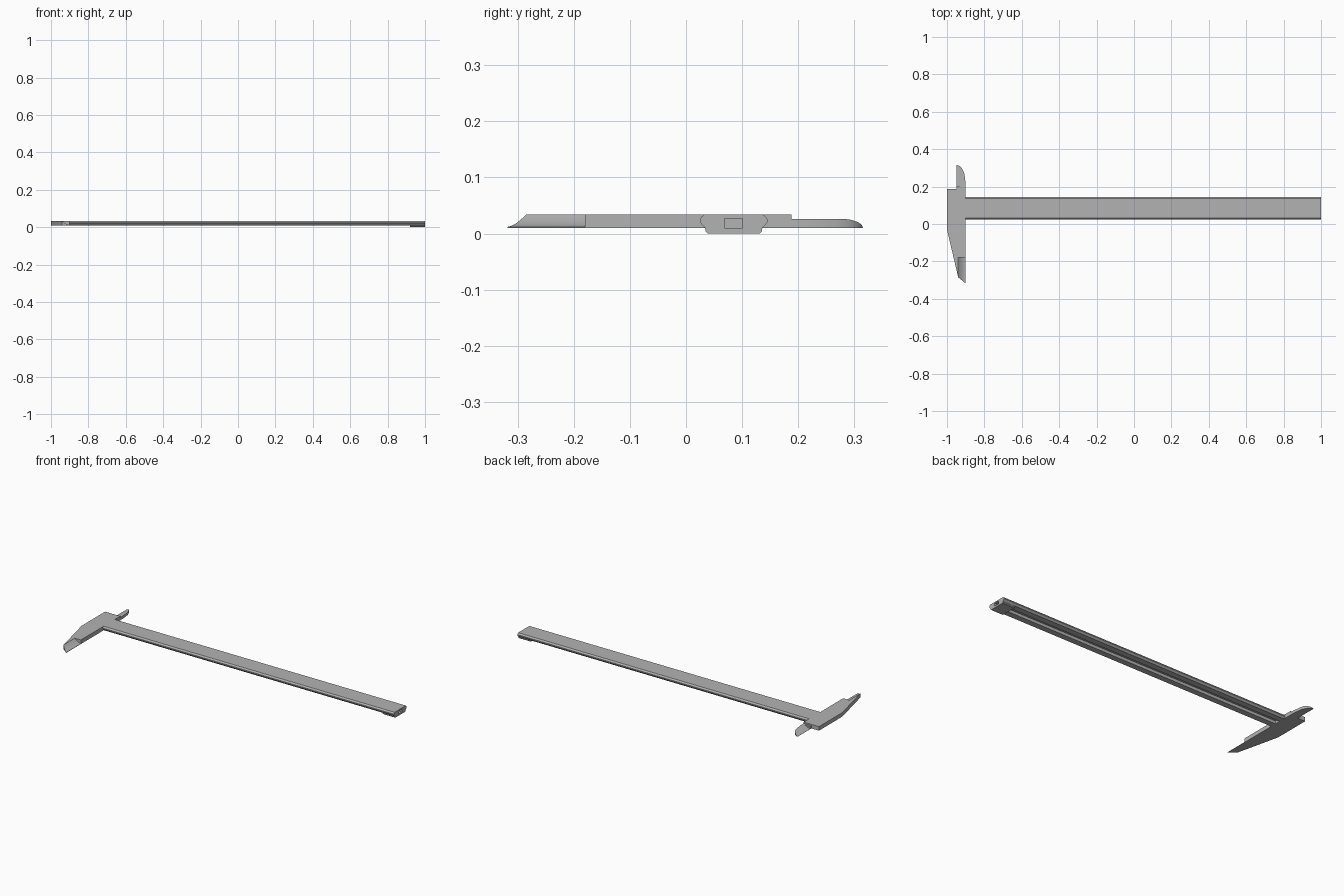
import bpy, bmesh, math

if "Cube" in bpy.data.objects:
    bpy.data.objects.remove(bpy.data.objects["Cube"], do_unlink=True)

steel = bpy.data.materials.new("brushed grey steel")
steel.use_nodes = True
GREY = (0.45, 0.45, 0.45, 1)
steel.diffuse_color = GREY
steel.node_tree.nodes["Principled BSDF"].inputs["Base Color"].default_value = GREY

BASE, TOP = 0.01, 0.034


def loft(name, rings):
    """Skin matching closed rings of points and cap both ends."""
    bm = bmesh.new()
    loops = [[bm.verts.new(p) for p in ring] for ring in rings]
    n = len(loops[0])
    for a, b in zip(loops, loops[1:]):
        for i in range(n):
            j = (i + 1) % n
            bm.faces.new((a[i], a[j], b[j], b[i]))
    bm.faces.new(loops[0])
    bm.faces.new(loops[-1])
    bmesh.ops.recalc_face_normals(bm, faces=bm.faces)
    mesh = bpy.data.meshes.new(name)
    bm.to_mesh(mesh)
    bm.free()
    mesh.materials.append(steel)
    obj = bpy.data.objects.new(name, mesh)
    bpy.context.collection.objects.link(obj)
    bpy.ops.object.select_all(action='DESELECT')
    obj.select_set(True)
    bpy.context.view_layer.objects.active = obj
    bpy.ops.object.shade_smooth_by_angle(angle=math.radians(25))
    return obj


def along_x(name, profile, x0, x1):
    return loft(name, [[(x, y, z) for y, z in profile] for x in (x0, x1)])


def blade(name, stations):
    """Blade from stations of x, y start, y end and top height."""
    return loft(name, [[(x, a, BASE), (x, b, BASE), (x, b, z), (x, a, z)]
                       for x, a, b, z in stations])


def mirrored(half, centre):
    """Full profile from one half given as offsets from the centre line."""
    return ([(centre - y, z) for y, z in half] +
            [(centre + y, z) for y, z in reversed(half)])


# Fixed jaw plate, notched where the measuring blade is ground
outline = [(-1, 0.188), (-0.9, 0.188), (-0.9, -0.18), (-0.94, -0.18),
           (-0.94, -0.285), (-1, -0.03)]
loft("fixed_jaw_plate", [[(x, y, z) for x, y in outline] for z in (BASE, TOP)])

# Outside measuring blade, hollow ground down to its edge
STEPS = 8
lower = []
for i in range(STEPS + 1):
    t = i / STEPS
    lower.append((-0.94 + 0.04 * t, -0.285 - 0.033 * t, -0.18,
                  0.012 + (TOP - 0.012) * (1 - t) ** 1.6))
blade("outside_measuring_blade", lower)

# Inside measuring blade with a curved back and a sloped face
upper = []
for i in range(STEPS + 1):
    t = i / STEPS
    upper.append((-0.95 + 0.05 * t, 0.188,
                  0.215 + 0.1 * math.sqrt(max(0, 1 - t ** 2.2)),
                  min(0.026, 0.0105 + 0.022 * t)))
blade("inside_measuring_blade", upper)
along_x("inside_blade_root", [(0.188, BASE), (0.2, BASE), (0.2, 0.026), (0.188, 0.026)],
        -0.95, -0.9)

# Long beam with rounded flanks and a channel along its underside
MID = 0.085
half_beam = [(0.016, 0.027), (0.016, BASE), (0.051, BASE), (0.056, 0.015),
             (0.06, 0.02), (0.06, 0.026), (0.057, 0.03), (0.052, TOP)]
right_half = [(MID + y, z) for y, z in half_beam]
left_half = [(MID - y, z) for y, z in reversed(half_beam)]
along_x("main_beam", right_half + left_half, -0.9, 1)

# Stop plate closing the channel at the far end
along_x("beam_end_stop", mirrored([(0.051, BASE), (0.05, 0.004), (0.046, 0)], MID), 0.92, 1)
